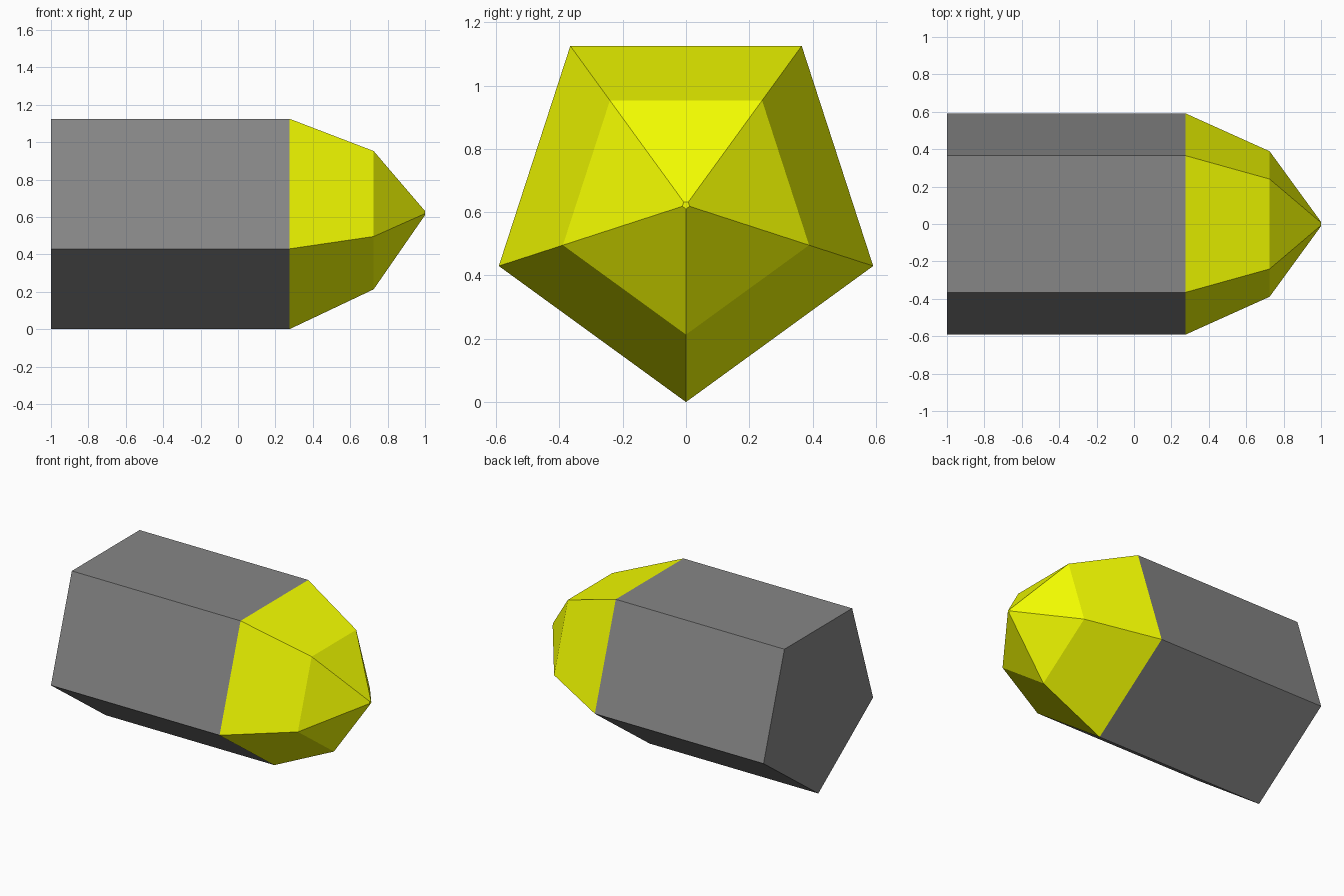
import bpy, bmesh
from math import sin, cos, pi

if "Cube" in bpy.data.objects:
    bpy.data.objects.remove(bpy.data.objects["Cube"])

RADIUS = 0.622


def pentagon_loft(name, stations, cap_start, cap_end, color):
    """Five-sided loft along x through (x, radius) stations, one corner down."""
    bm = bmesh.new()
    rings = []
    for x, r in stations:
        rings.append([bm.verts.new((x, r * sin(2 * pi * i / 5),
                                    RADIUS - r * cos(2 * pi * i / 5)))
                      for i in range(5)])
    for a, b in zip(rings, rings[1:]):
        for i in range(5):
            j = (i + 1) % 5
            bm.faces.new((a[i], b[i], b[j], a[j]))
    if cap_start:
        bm.faces.new(rings[0])
    if cap_end:
        bm.faces.new(rings[-1])
    bmesh.ops.recalc_face_normals(bm, faces=bm.faces)
    # Make sure open shells face outward
    bm.normal_update()
    top = max(bm.faces, key=lambda f: f.calc_center_median().z)
    if top.normal.z < 0:
        bmesh.ops.reverse_faces(bm, faces=bm.faces)
    mesh = bpy.data.meshes.new(name)
    bm.to_mesh(mesh)
    bm.free()
    obj = bpy.data.objects.new(name, mesh)
    bpy.context.collection.objects.link(obj)
    mat = bpy.data.materials.new(name + "_color")
    mat.diffuse_color = color
    mat.use_nodes = True
    mat.node_tree.nodes["Principled BSDF"].inputs["Base Color"].default_value = mat.diffuse_color
    mesh.materials.append(mat)
    return obj


# Dark grey prism body, closed at the back
pentagon_loft("body", [(-1, RADIUS), (0.275, RADIUS)], True, False,
              (0.24, 0.24, 0.24, 1))

# Yellow two-step tapered tip with a tiny flat end
pentagon_loft("tip", [(0.275, RADIUS), (0.725, 0.409), (1, 0.012)],
              False, True, (0.91, 1.0, 0.0, 1))
